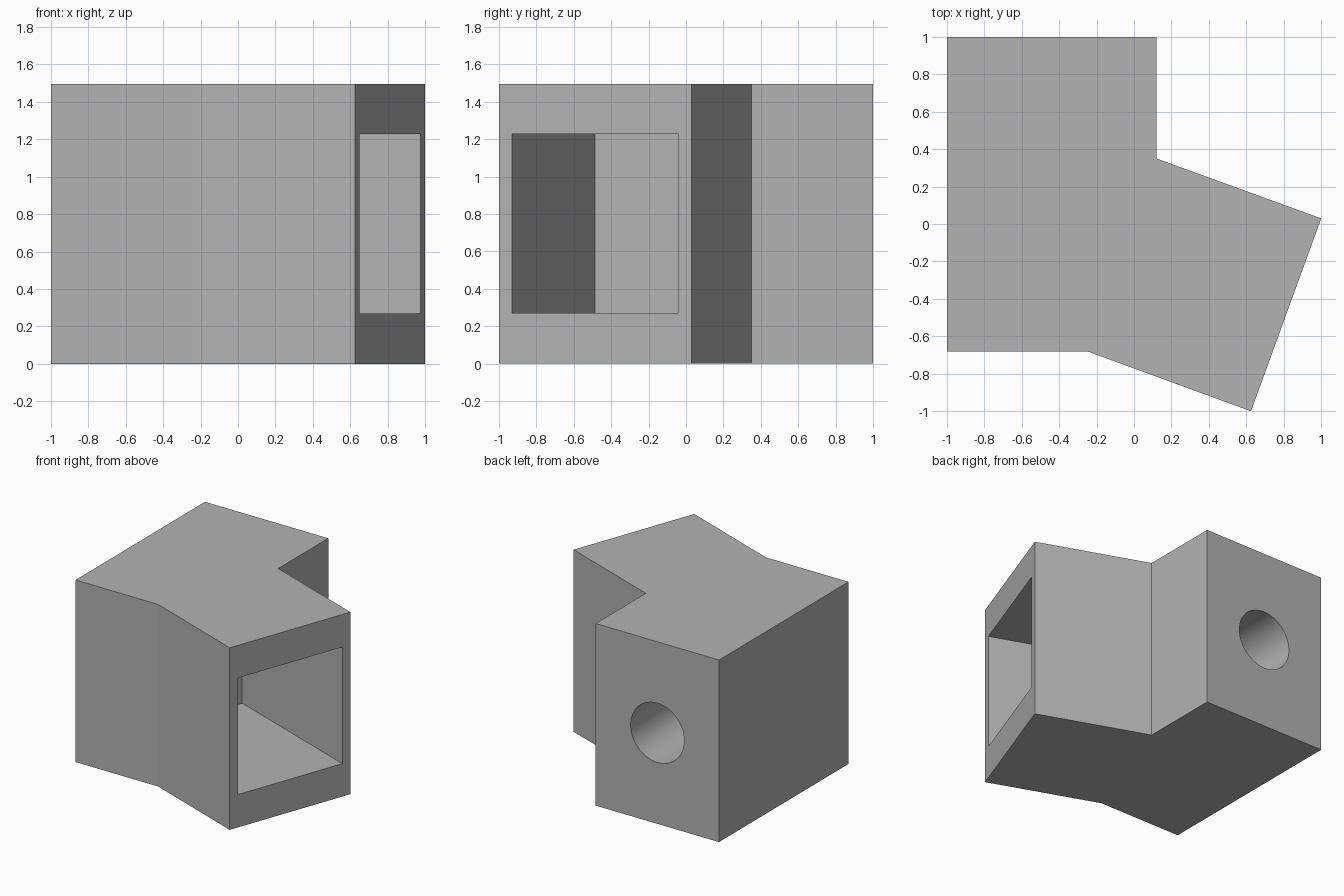
import bpy, bmesh, math
from mathutils import Vector

if "Cube" in bpy.data.objects:
    bpy.data.objects.remove(bpy.data.objects["Cube"], do_unlink=True)

HEIGHT = 1.495

grey = bpy.data.materials.new("plain grey")
grey.use_nodes = True
colour = (0.45, 0.45, 0.45, 1)
grey.diffuse_color = colour
grey.node_tree.nodes["Principled BSDF"].inputs["Base Color"].default_value = colour


def prism(name, outline, bottom, top):
    """Upright prism from a plan outline."""
    bm = bmesh.new()
    face = bm.faces.new([bm.verts.new((x, y, bottom)) for x, y in outline])
    moved = bmesh.ops.extrude_face_region(bm, geom=[face])["geom"]
    bmesh.ops.translate(bm, vec=(0, 0, top - bottom),
                        verts=[v for v in moved if isinstance(v, bmesh.types.BMVert)])
    bmesh.ops.recalc_face_normals(bm, faces=bm.faces)
    mesh = bpy.data.meshes.new(name)
    bm.to_mesh(mesh)
    bm.free()
    mesh.materials.append(grey)
    obj = bpy.data.objects.new(name, mesh)
    bpy.context.collection.objects.link(obj)
    return obj


def cut(target, cutter):
    cutter.hide_render = True
    cutter.hide_viewport = True
    mod = target.modifiers.new(cutter.name, 'BOOLEAN')
    mod.operation = 'DIFFERENCE'
    mod.solver = 'EXACT'
    mod.object = cutter


# Bent block: straight rear section and angled arm
near, far = Vector((0.625, -1.0)), Vector((1.0, 0.03))
block = prism("bent_block", [(-1, 1), (0.12, 1), (0.12, 0.35), far, near,
                             (-0.25, -0.68), (-1, -0.68)], 0, HEIGHT)

# Rectangular pocket, square to the end of the arm
along = (far - near).normalized()
inward = Vector((-along.y, along.x))
a, b = near.lerp(far, 0.067), near.lerp(far, 0.933)
pocket = prism("pocket_cutter", [a - inward * 0.1, b - inward * 0.1,
                                 b + inward * 1.3, a + inward * 1.3], 0.27, 1.227)

# Round bore in the back face
start, end = 1.1, 0.3
bpy.ops.mesh.primitive_cylinder_add(vertices=64, radius=0.243, depth=start - end,
                                    location=(-0.44, (start + end) / 2, HEIGHT / 2),
                                    rotation=(math.pi / 2, 0, 0))
bore = bpy.context.object
bore.name = "bore_cutter"
bore.data.materials.append(grey)

cut(block, pocket)
cut(block, bore)

# Bake the cuts, then smooth only the bore wall
bpy.ops.object.select_all(action='DESELECT')
bpy.context.view_layer.objects.active = block
block.select_set(True)
for mod in list(block.modifiers):
    bpy.ops.object.modifier_apply(modifier=mod.name)
for cutter in (pocket, bore):
    bpy.data.objects.remove(cutter, do_unlink=True)
bpy.ops.object.shade_smooth_by_angle(angle=math.radians(15))
